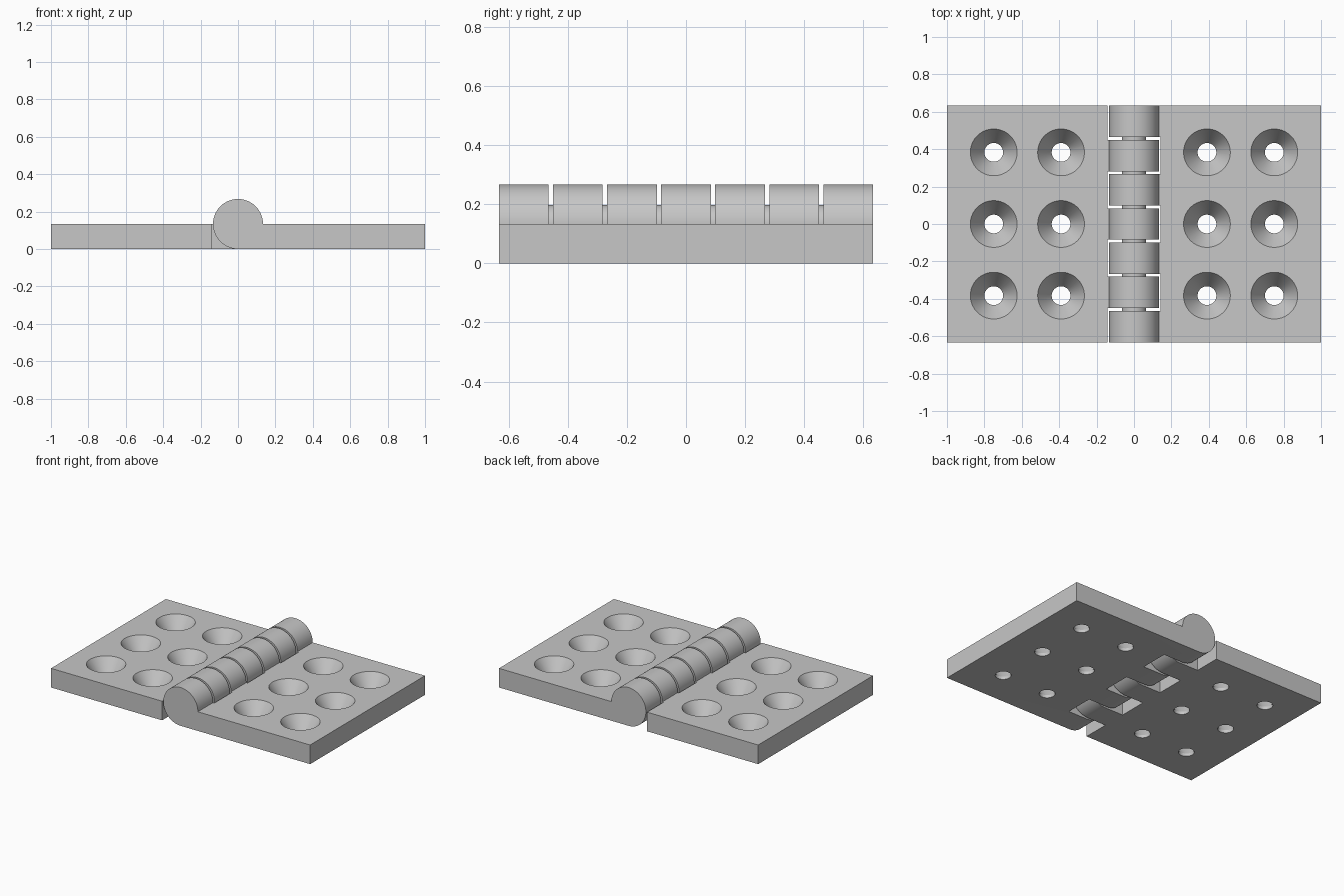
import bpy, bmesh, math
from mathutils import Matrix, Vector

cube = bpy.data.objects.get("Cube")
if cube:
    bpy.data.objects.remove(cube, do_unlink=True)

RADIUS = 0.1335          # knuckle radius, also the leaf thickness
KNUCKLE, GAP = 0.168, 0.015
PITCH = KNUCKLE + GAP
HALF = (7 * KNUCKLE + 6 * GAP) / 2
NOTCH = 0.143            # how far the leaf is cut back around the other leaf's knuckles
PIN = 0.065

steel = bpy.data.materials.new("plain grey")
steel.use_nodes = True
grey = (0.57, 0.57, 0.57, 1)
steel.diffuse_color = grey
steel.node_tree.nodes["Principled BSDF"].inputs["Base Color"].default_value = grey


def to_object(name, bm):
    bmesh.ops.recalc_face_normals(bm, faces=bm.faces)
    mesh = bpy.data.meshes.new(name)
    bm.to_mesh(mesh)
    bm.free()
    mesh.materials.append(steel)
    obj = bpy.data.objects.new(name, mesh)
    bpy.context.collection.objects.link(obj)
    return obj


def activate(obj):
    bpy.ops.object.select_all(action='DESELECT')
    obj.select_set(True)
    bpy.context.view_layer.objects.active = obj


def add_box(bm, low, high):
    low, high = Vector(low), Vector(high)
    place = Matrix.Translation((low + high) / 2) @ Matrix.Diagonal((*(high - low), 1))
    bmesh.ops.create_cube(bm, size=1, matrix=place)


def add_countersink(bm, x, y):
    # Straight bore at the bottom, opening into a cone at the top
    lip = 0.01
    slope = (0.125 - 0.05) / (RADIUS - 0.02)
    profile = [(0, -lip), (0.05, -lip), (0.05, 0.02),
               (0.125 + lip * slope, RADIUS + lip), (0, RADIUS + lip)]
    verts = [bm.verts.new((x + r, y, z)) for r, z in profile]
    edges = [bm.edges.new(pair) for pair in zip(verts, verts[1:])]
    bmesh.ops.spin(bm, geom=verts + edges, cent=(x, y, 0), axis=(0, 0, 1),
                   angle=math.tau, steps=64)


def make_leaf(name, cut_slots):
    # Side profile: round barrel running into a flat plate
    bm = bmesh.new()
    steps = 72
    profile = []
    for i in range(steps + 1):
        a = math.radians(270) * i / steps
        profile.append((RADIUS * math.cos(a), RADIUS + RADIUS * math.sin(a)))
    profile += [(1, 0), (1, RADIUS)]
    face = bm.faces.new([bm.verts.new((x, -HALF, z)) for x, z in profile])
    moved = bmesh.ops.extrude_face_region(bm, geom=[face])["geom"]
    bmesh.ops.translate(bm, vec=(0, 2 * HALF, 0),
                        verts=[v for v in moved if isinstance(v, bmesh.types.BMVert)])
    leaf = to_object(name, bm)

    # Slots for the other leaf's knuckles, and the screw holes
    bm = bmesh.new()
    for i in cut_slots:
        start = -HALF + i * PITCH - GAP
        add_box(bm, (-0.3, start, -0.1), (NOTCH, start + KNUCKLE + 2 * GAP, 0.4))
    for x in (0.39, 0.75):
        for y in (-0.383, 0, 0.383):
            add_countersink(bm, x, y)
    bmesh.ops.remove_doubles(bm, verts=bm.verts, dist=0.0001)
    cutter = to_object("leaf_cutter", bm)
    cutter.hide_render = True

    cut = leaf.modifiers.new("cut", 'BOOLEAN')
    cut.operation, cut.solver, cut.object = 'DIFFERENCE', 'EXACT', cutter
    activate(leaf)
    bpy.ops.object.modifier_apply(modifier=cut.name)
    bpy.data.objects.remove(cutter, do_unlink=True)
    activate(leaf)
    bpy.ops.object.shade_smooth_by_angle(angle=math.radians(30))
    return leaf


# Left leaf carries the four outer knuckles, right leaf the three between
make_leaf("left_leaf", (1, 3, 5))
right = make_leaf("right_leaf", (0, 2, 4, 6))
right.data.transform(Matrix.Rotation(math.pi, 4, 'Z'))

# Hinge pin, seen only in the gaps
bm = bmesh.new()
bmesh.ops.create_cone(bm, cap_ends=True, segments=48, radius1=PIN, radius2=PIN,
                      depth=2 * HALF - KNUCKLE,
                      matrix=Matrix.Translation((0, 0, RADIUS)) @ Matrix.Rotation(math.pi / 2, 4, 'X'))
pin = to_object("hinge_pin", bm)
activate(pin)
bpy.ops.object.shade_smooth_by_angle(angle=math.radians(30))
